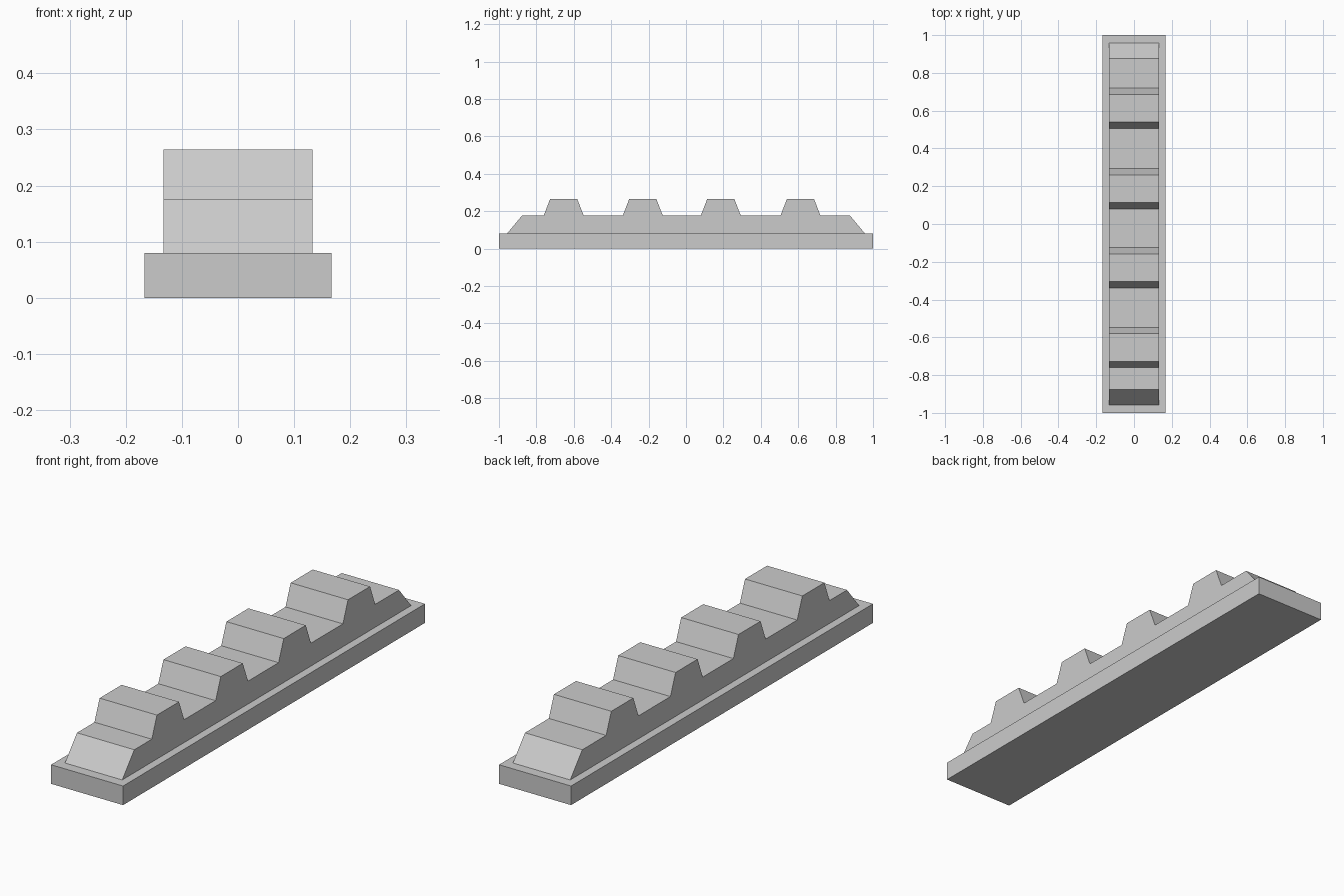
import bpy
import bmesh

old = bpy.data.objects.get("Cube")
if old:
    bpy.data.objects.remove(old, do_unlink=True)

grey = bpy.data.materials.new("plain_grey")
grey.use_nodes = True
colour = (0.6, 0.6, 0.6, 1)
grey.diffuse_color = colour
grey.node_tree.nodes["Principled BSDF"].inputs["Base Color"].default_value = colour


def extrude_profile(name, profile, half_width):
    """Sweep a closed (y, z) outline across x, centred on x = 0."""
    bm = bmesh.new()
    face = bm.faces.new([bm.verts.new((-half_width, y, z)) for y, z in profile])
    swept = bmesh.ops.extrude_face_region(bm, geom=[face])["geom"]
    verts = [g for g in swept if isinstance(g, bmesh.types.BMVert)]
    bmesh.ops.translate(bm, verts=verts, vec=(2 * half_width, 0, 0))
    bmesh.ops.recalc_face_normals(bm, faces=bm.faces)
    mesh = bpy.data.meshes.new(name)
    bm.to_mesh(mesh)
    bm.free()
    mesh.materials.append(grey)
    obj = bpy.data.objects.new(name, mesh)
    bpy.context.collection.objects.link(obj)


base_top, rail_top, tooth_top = 0.08, 0.176, 0.264

# Flat base plate
extrude_profile("base_plate", [(-1, 0), (1, 0), (1, base_top), (-1, base_top)], 0.167)

# Toothed rail with sloping ends
outline = [(-0.957, base_top), (-0.877, rail_top)]
for centre in (-0.654, -0.231, 0.186, 0.612):
    outline += [(centre - 0.107, rail_top), (centre - 0.073, tooth_top),
                (centre + 0.073, tooth_top), (centre + 0.107, rail_top)]
outline += [(0.877, rail_top), (0.957, base_top)]
extrude_profile("toothed_rail", outline, 0.133)
